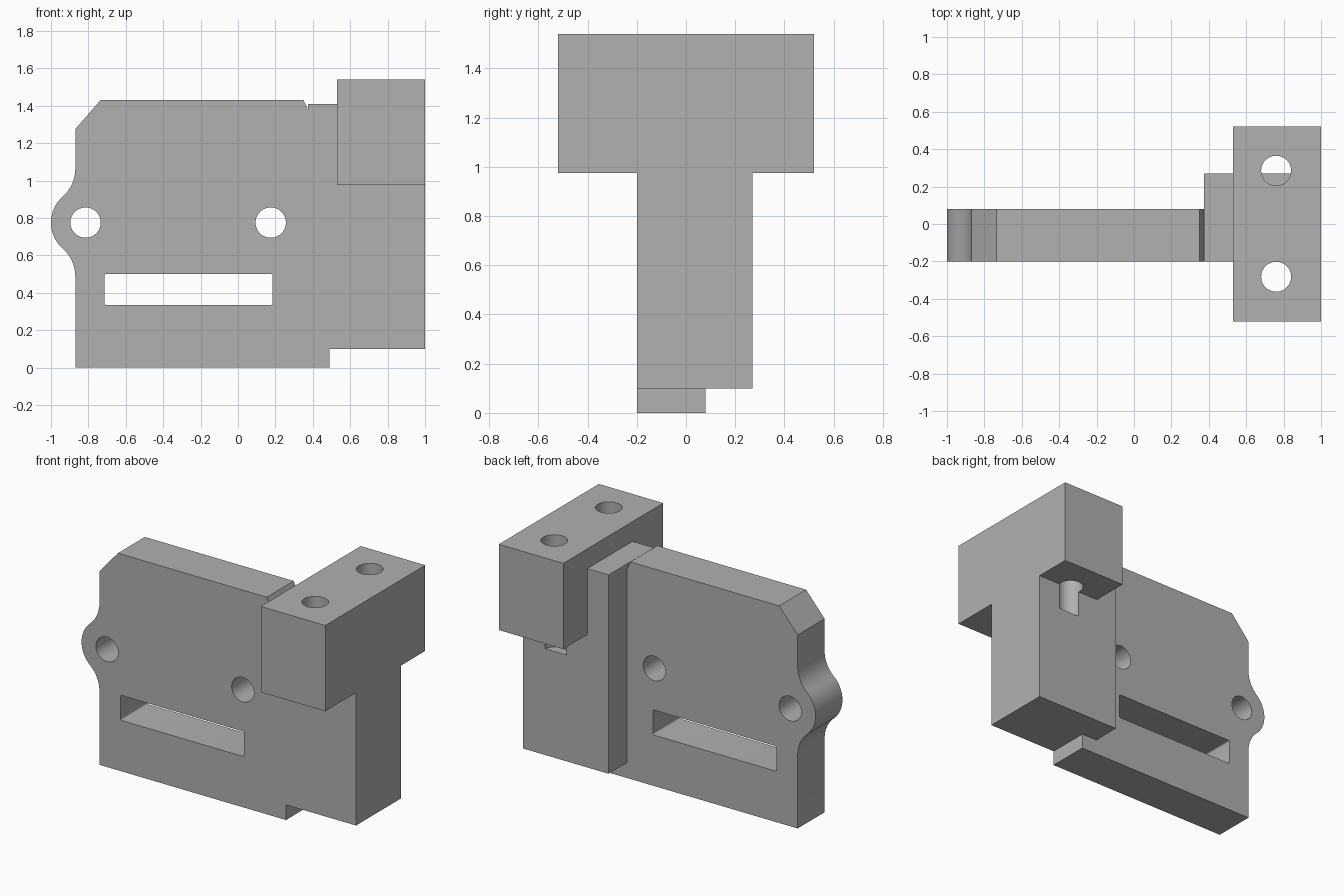
import bpy, bmesh, math
from mathutils import Vector

cube = bpy.data.objects.get("Cube")
if cube:
    bpy.data.objects.remove(cube, do_unlink=True)

grey = bpy.data.materials.new("machined_grey")
grey.use_nodes = True
grey.diffuse_color = (0.44, 0.44, 0.44, 1)
grey.node_tree.nodes["Principled BSDF"].inputs["Base Color"].default_value = (0.44, 0.44, 0.44, 1)


def prism(name, outline, start, sweep):
    """Extrude an outline along sweep; start maps 2D points into space."""
    bm = bmesh.new()
    face = bm.faces.new([bm.verts.new(start(u, v)) for u, v in outline])
    extruded = bmesh.ops.extrude_face_region(bm, geom=[face])["geom"]
    moved = [g for g in extruded if isinstance(g, bmesh.types.BMVert)]
    bmesh.ops.translate(bm, verts=moved, vec=Vector(sweep))
    bmesh.ops.recalc_face_normals(bm, faces=bm.faces[:])
    mesh = bpy.data.meshes.new(name)
    bm.to_mesh(mesh)
    bm.free()
    mesh.materials.append(grey)
    obj = bpy.data.objects.new(name, mesh)
    bpy.context.collection.objects.link(obj)
    return obj


def along_y(name, outline, y0, y1):
    return prism(name, outline, lambda x, z: (x, y0, z), (0, y1 - y0, 0))


def along_z(name, outline, z0, z1):
    return prism(name, outline, lambda x, y: (x, y, z0), (0, 0, z1 - z0))


def arc(cx, cy, r, a0, a1, n):
    return [(cx + r * math.cos(a0 + (a1 - a0) * i / n),
             cy + r * math.sin(a0 + (a1 - a0) * i / n)) for i in range(n + 1)]


def circle(cx, cy, r, n=48):
    return arc(cx, cy, r, 0, math.tau, n)[:-1]


def rect(x0, x1, y0, y1):
    return [(x0, y0), (x1, y0), (x1, y1), (x0, y1)]


def combine(target, other, operation):
    mod = target.modifiers.new(operation.lower(), "BOOLEAN")
    mod.operation, mod.solver, mod.object = operation, "EXACT", other
    bpy.context.view_layer.objects.active = target
    bpy.ops.object.modifier_apply(modifier=mod.name)
    bpy.data.objects.remove(other, do_unlink=True)


# Ear outline: convex lobe round the hole, blended by a concave fillet each side
EDGE, EAR_X, EAR_Z, EAR_R, FILLET = -0.87, -0.815, 0.775, 0.185, 0.2
dx = EAR_X - (EDGE - FILLET)
dz = math.sqrt((EAR_R + FILLET) ** 2 - dx ** 2)
tilt = math.atan2(dz, dx)
upper = arc(EDGE - FILLET, EAR_Z + dz, FILLET, 0, -tilt, 12)
lobe = arc(EAR_X, EAR_Z, EAR_R, math.pi - tilt, math.pi + tilt, 24)[1:-1]
lower = [(x, 2 * EAR_Z - z) for x, z in reversed(upper)]

# Plate with chamfered corner, ear and relief notch
plate = [(EDGE, 0), (0.49, 0), (0.49, 1.375), (0.375, 1.375), (0.35, 1.43),
         (-0.735, 1.43), (EDGE, 1.275)] + upper + lobe + lower
body = along_y("bracket_body", plate, -0.2, 0.08)

# Thick column and the cross block on top of it
combine(body, along_z("column", rect(0.375, 1, -0.2, 0.27), 0.1, 1.41), "UNION")
combine(body, along_z("cross_block", rect(0.53, 1, -0.52, 0.52), 0.975, 1.54), "UNION")

# Plate holes
for x in (EAR_X, 0.175):
    combine(body, along_y("plate_hole", circle(x, EAR_Z, 0.081), -0.4, 0.4), "DIFFERENCE")

# Slot with small corner radii
slot = []
for i, (x, z) in enumerate([(0.175, 0.49), (-0.705, 0.49), (-0.705, 0.345), (0.175, 0.345)]):
    slot += arc(x, z, 0.01, i * math.pi / 2, (i + 1) * math.pi / 2, 4)
combine(body, along_y("slot", slot, -0.4, 0.4), "DIFFERENCE")

# Blind vertical bolt holes, the rear one grooving the column
for y in (-0.282, 0.285):
    combine(body, along_z("bolt_hole", circle(0.76, y, 0.08), 0.8, 1.7), "DIFFERENCE")

# Smooth curved walls, keep machined edges sharp
bpy.ops.object.select_all(action="DESELECT")
body.select_set(True)
bpy.context.view_layer.objects.active = body
bpy.ops.object.shade_smooth_by_angle(angle=math.radians(25))
